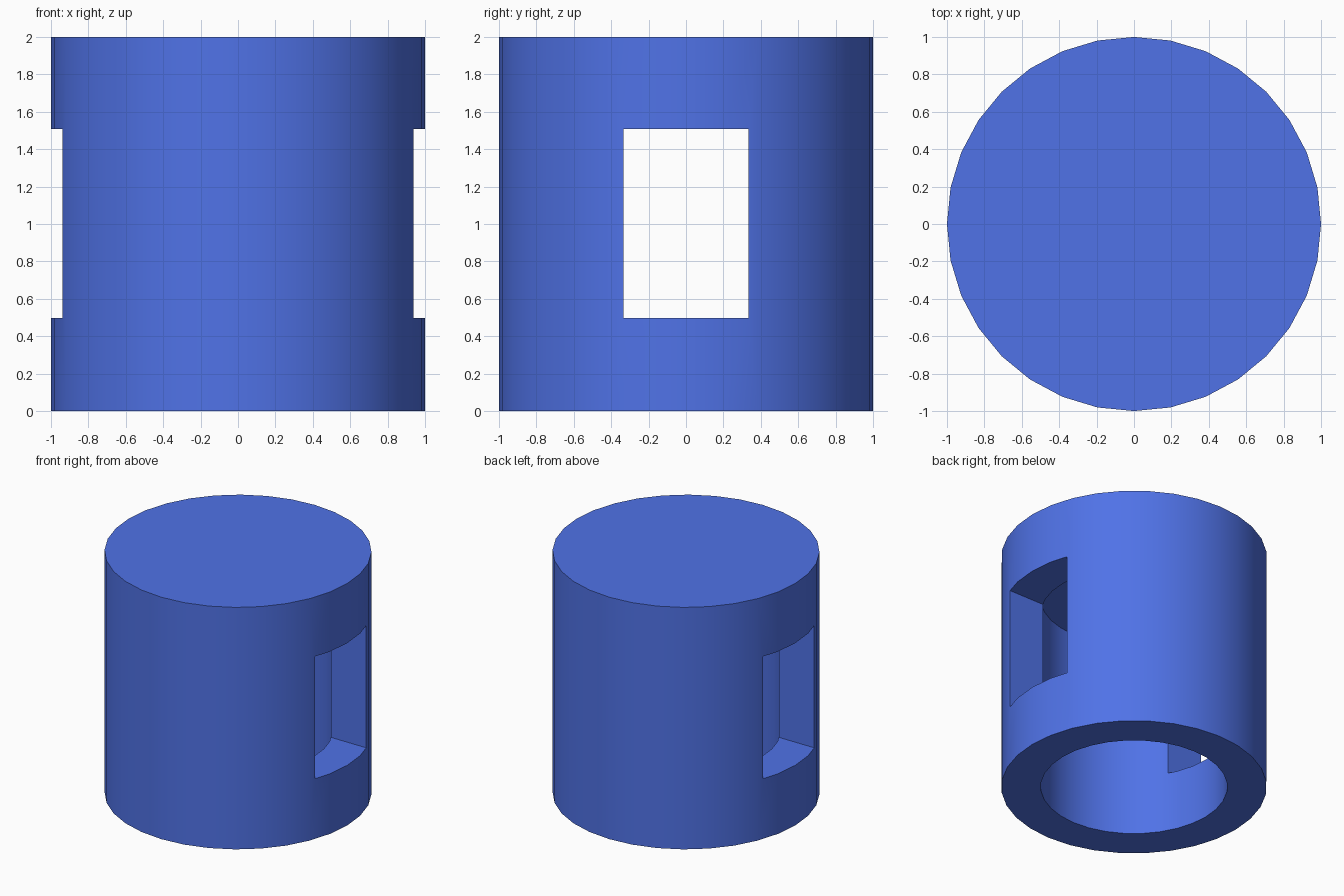
import bpy

if "Cube" in bpy.data.objects:
    bpy.data.objects.remove(bpy.data.objects["Cube"])


def cylinder(name, radius, z0, z1):
    bpy.ops.mesh.primitive_cylinder_add(vertices=32, radius=radius, depth=z1 - z0,
                                        location=(0, 0, (z0 + z1) / 2))
    bpy.context.object.name = name
    return bpy.context.object


def cut(target, cutter):
    mod = target.modifiers.new("cut_" + cutter.name, 'BOOLEAN')
    mod.operation = 'DIFFERENCE'
    mod.solver = 'EXACT'
    mod.object = cutter
    bpy.context.view_layer.objects.active = target
    bpy.ops.object.modifier_apply(modifier=mod.name)
    bpy.data.objects.remove(cutter)


# Outer body, closed at the top
body = cylinder("hollow_cap", 1.0, 0.0, 2.0)

# Blind bore from below
cut(body, cylinder("bore", 0.703, -0.5, 1.635))

# Rectangular window through both sides along x
bpy.ops.mesh.primitive_cube_add(size=1, location=(0, 0, 1.002))
window = bpy.context.object
window.name = "window"
window.scale = (3, 0.668, 1.01)
cut(body, window)

# Smooth round walls, crisp edges
bpy.ops.object.select_all(action='DESELECT')
body.select_set(True)
bpy.context.view_layer.objects.active = body
bpy.ops.object.shade_smooth_by_angle(angle=0.52)

# Blue finish
mat = bpy.data.materials.new("blue")
mat.diffuse_color = (0.08, 0.17, 0.8, 1)
mat.use_nodes = True
mat.node_tree.nodes["Principled BSDF"].inputs["Base Color"].default_value = mat.diffuse_color
body.data.materials.clear()
body.data.materials.append(mat)
